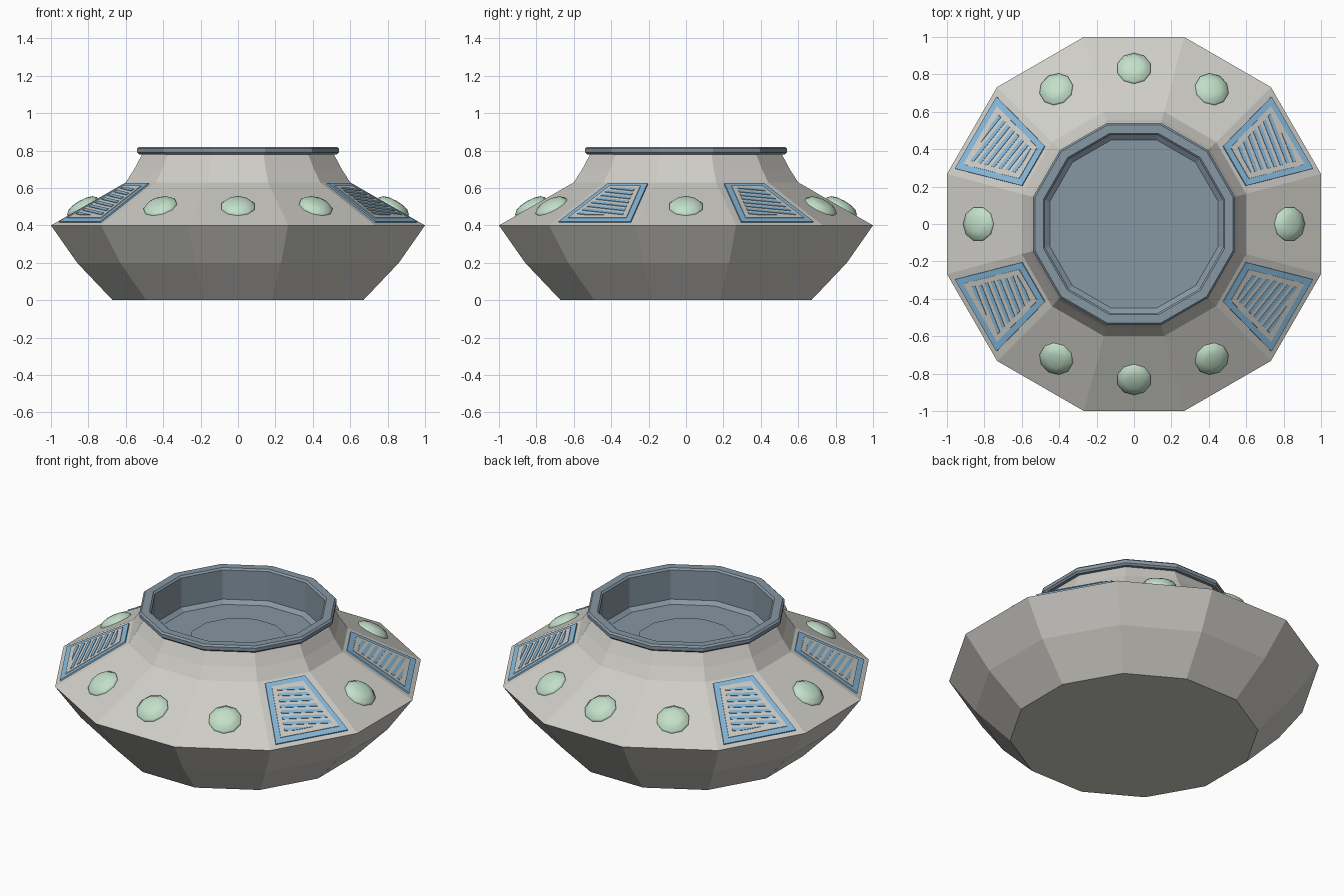
import bpy, bmesh, math
from mathutils import Matrix, Vector

SIDES = 12
HALF = math.pi / SIDES

if "Cube" in bpy.data.objects:
    bpy.data.objects.remove(bpy.data.objects["Cube"], do_unlink=True)


def material(name, rgb):
    mat = bpy.data.materials.new(name)
    mat.use_nodes = True
    mat.diffuse_color = (*rgb, 1)
    mat.node_tree.nodes["Principled BSDF"].inputs["Base Color"].default_value = (*rgb, 1)
    return mat


HULL = material("warm grey hull", (0.62, 0.61, 0.57))
RIM = material("slate blue", (0.24, 0.31, 0.37))
BLUE = material("sky blue", (0.24, 0.49, 0.72))
GREEN = material("pale green", (0.54, 0.74, 0.58))


def finish(bm, name, mat, matrix=Matrix(), smooth=False):
    bmesh.ops.recalc_face_normals(bm, faces=bm.faces)
    for face in bm.faces:
        face.smooth = smooth
    mesh = bpy.data.meshes.new(name)
    bm.to_mesh(mesh)
    bm.free()
    mesh.materials.append(mat)
    obj = bpy.data.objects.new(name, mesh)
    obj.matrix_world = matrix
    bpy.context.collection.objects.link(obj)
    return obj


def lathe(name, profile, mat, sides=SIDES, matrix=Matrix(), smooth=False, close=False):
    """Turn (apothem, height) points into a faceted solid; radius 0 makes a tip."""
    bm = bmesh.new()
    rings = []
    for r, z in profile:
        r /= math.cos(math.pi / sides)
        if r == 0:
            rings.append([bm.verts.new((0, 0, z))] * sides)
            continue
        angles = [math.pi / sides * (2 * k + 1) for k in range(sides)]
        rings.append([bm.verts.new((r * math.cos(a), r * math.sin(a), z)) for a in angles])
    pairs = list(zip(rings, rings[1:]))
    if close:
        pairs.append((rings[-1], rings[0]))
    for low, high in pairs:
        for k in range(sides):
            j = (k + 1) % sides
            corners = dict.fromkeys((low[k], low[j], high[j], high[k]))
            bm.faces.new(list(corners))
    return finish(bm, name, mat, matrix, smooth)


# Main body: faceted lower bowl, sloped deck and neck
lathe("hull", [(0, 0), (0.67, 0), (0.86, 0.2), (1, 0.4), (0.6, 0.63),
               (0.555, 0.7), (0.51, 0.785)], HULL)

# Rim and sunken cockpit well
lathe("rim_and_well", [(0.505, 0.78), (0.53, 0.78), (0.54, 0.79), (0.54, 0.81),
                       (0.53, 0.82), (0.485, 0.82), (0.475, 0.81),
                       (0.475, 0.63), (0.45, 0.61), (0, 0.61)], RIM)
lathe("well_floor_disc", [(0.265, 0.608), (0.265, 0.614), (0, 0.614)], RIM)

# Frame on a deck facet: x sideways, y up the slope, z outward
SLOPE = math.atan2(0.23, 0.4)


def deck_frame(degrees):
    turn = Matrix.Rotation(math.radians(degrees), 4, 'Z')
    edge = Matrix.Translation((1, 0, 0.4)) @ Matrix.Rotation(math.pi / 2, 4, 'Z')
    return turn @ edge @ Matrix.Rotation(SLOPE, 4, 'X')


# Tapered vent plates, optionally cut down to one slanted strip
Y_LOW, Y_HIGH, W_LOW, W_HIGH = 0.03, 0.44, 0.222, 0.122


def corners(inset):
    points = []
    for y in (Y_LOW + inset, Y_HIGH - inset):
        w = W_LOW + (W_HIGH - W_LOW) * (y - Y_LOW) / (Y_HIGH - Y_LOW) - inset
        points += [Vector((-w, y, 0)), Vector((w, y, 0))]
    return [points[0], points[1], points[3], points[2]]


def vent_plate(name, inset, base, top, mat, matrix, strip=None):
    bm = bmesh.new()
    bm.faces.new([bm.verts.new(p + Vector((0, 0, base))) for p in corners(inset)])
    if strip:
        normal, start, end = strip
        for limit, direction in ((start, -normal), (end, normal)):
            bmesh.ops.bisect_plane(bm, geom=bm.verts[:] + bm.edges[:] + bm.faces[:],
                                   plane_co=normal * limit, plane_no=direction,
                                   clear_outer=True)
    made = bmesh.ops.extrude_face_region(bm, geom=bm.faces[:])
    moved = [g for g in made["geom"] if isinstance(g, bmesh.types.BMVert)]
    bmesh.ops.translate(bm, verts=moved, vec=(0, 0, top - base))
    finish(bm, name, mat, matrix)


def vent(degrees, label):
    frame = deck_frame(degrees)
    vent_plate(label + "_vent_border", 0, -0.004, 0.008, BLUE, frame)
    vent_plate(label + "_vent_panel", 0.034, 0.004, 0.012, HULL, frame)
    tilt = math.radians(10)
    normal = Vector((math.sin(tilt), math.cos(tilt), 0))
    spans = [p.dot(normal) for p in corners(0.062)]
    count = 8
    pitch = (max(spans) - min(spans)) / count
    for i in range(count):
        start = min(spans) + pitch * (i + 0.25)
        vent_plate(f"{label}_vent_slot_{i + 1}", 0.062, 0.009, 0.015, BLUE, frame,
                   (normal, start, start + pitch * 0.5))


for angle, label in ((30, "back_left"), (150, "back_right"),
                     (210, "front_right"), (330, "front_left")):
    vent(angle, label)

# Shallow domed lights on the remaining deck facets
for angle in (0, 60, 90, 120, 180, 240, 270, 300):
    place = deck_frame(angle) @ Matrix.Translation((0, 0.196, 0))
    dome = [(0.088, -0.01), (0.088, 0.008)]
    dome += [(0.082 * math.cos(t), 0.012 + 0.026 * math.sin(t))
             for t in (0, math.pi / 6, math.pi / 3)] + [(0, 0.038)]
    lathe(f"deck_light_{angle}", dome, GREEN, 10, place, smooth=True)
